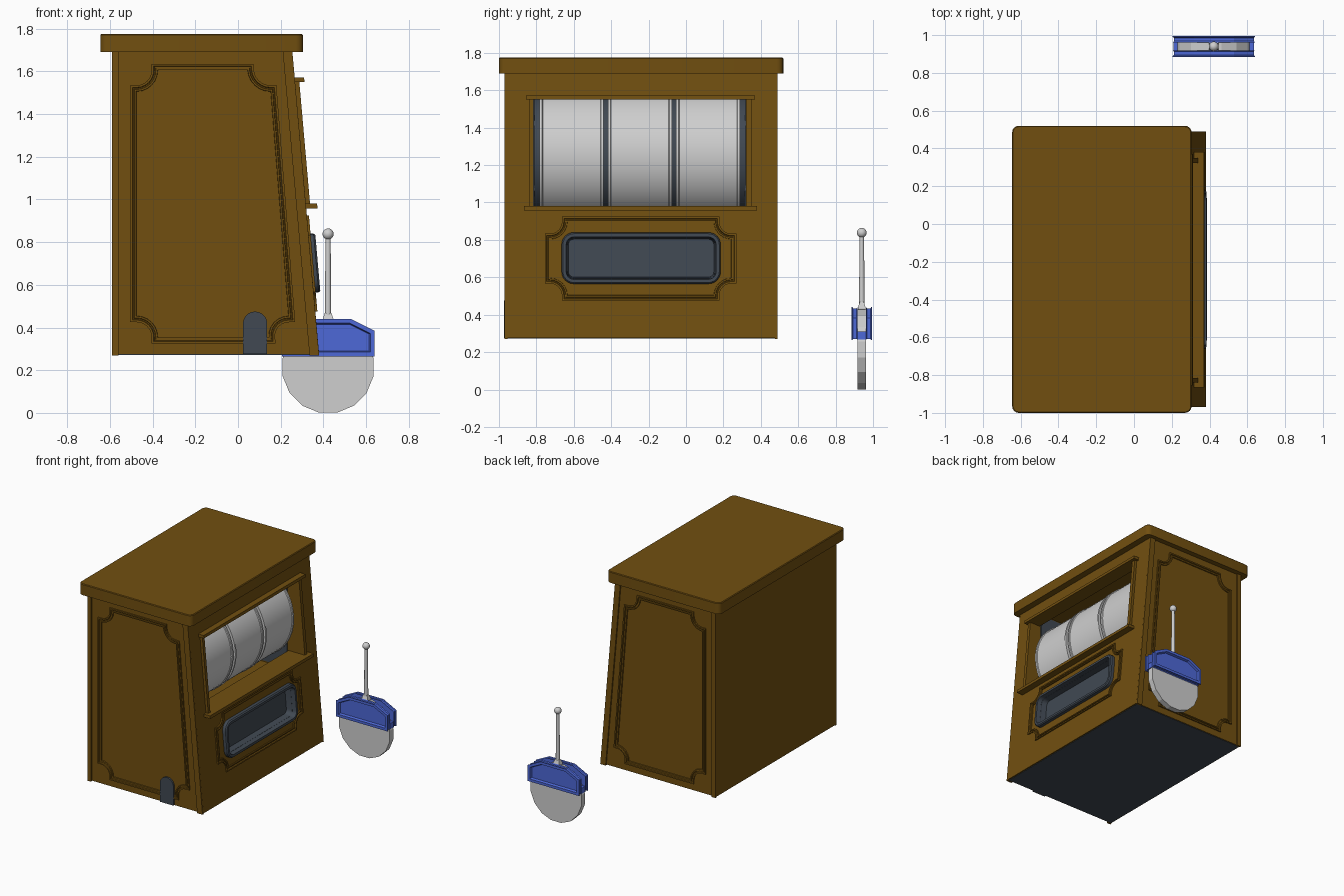
import bpy, bmesh, math
from mathutils import Vector

if "Cube" in bpy.data.objects:
    bpy.data.objects.remove(bpy.data.objects["Cube"])


def material(name, rgb):
    m = bpy.data.materials.new(name)
    m.diffuse_color = (*rgb, 1)
    m.use_nodes = True
    m.node_tree.nodes["Principled BSDF"].inputs["Base Color"].default_value = m.diffuse_color
    return m


BROWN = material("brown wood", (0.165, 0.078, 0.005))
DARK = material("dark slate", (0.052, 0.066, 0.085))
LIGHT = material("light grey", (0.62, 0.62, 0.62))
BLUE = material("blue", (0.075, 0.14, 0.68))


def inset_outline(pts, d):
    """Offset a counter-clockwise outline inwards with mitred corners."""
    out = []
    for i, p in enumerate(pts):
        a = (p - pts[i - 1]).normalized()
        b = (pts[(i + 1) % len(pts)] - p).normalized()
        n1, n2 = Vector((-a.y, a.x)), Vector((-b.y, b.x))
        out.append(p + (n1 + n2) * (d / max(0.3, 1 + n1.dot(n2))))
    return out


def loft(name, outline, sections, place, mat, ring=False, smooth=False):
    """Stack (inset, height) copies of an outline; close as a ring or cap ends."""
    bm = bmesh.new()
    pts = [Vector(p) for p in outline]
    loops = [[bm.verts.new(place(q.x, q.y, h)) for q in inset_outline(pts, d)]
             for d, h in sections]
    n = len(pts)
    for k in range(len(loops) if ring else len(loops) - 1):
        a, b = loops[k], loops[(k + 1) % len(loops)]
        for i in range(n):
            j = (i + 1) % n
            bm.faces.new((a[i], a[j], b[j], b[i]))
    if not ring:
        bm.faces.new(loops[0])
        bm.faces.new(loops[-1])
    bmesh.ops.recalc_face_normals(bm, faces=bm.faces)
    me = bpy.data.meshes.new(name)
    bm.to_mesh(me)
    bm.free()
    me.materials.append(mat)
    ob = bpy.data.objects.new(name, me)
    bpy.context.collection.objects.link(ob)
    if smooth:
        shade(ob)
    return ob


def shade(ob):
    bpy.ops.object.select_all(action='DESELECT')
    ob.select_set(True)
    bpy.context.view_layer.objects.active = ob
    bpy.ops.object.shade_smooth_by_angle(angle=math.radians(35))


def rect(a0, a1, b0, b1):
    return [(a0, b0), (a1, b0), (a1, b1), (a0, b1)]


def circle(cx, cy, r, n, turn=0.0):
    return [(cx + r * math.cos(math.tau * (i + turn) / n),
             cy + r * math.sin(math.tau * (i + turn) / n)) for i in range(n)]


def rounded(a0, a1, b0, b1, r, n=6):
    pts = []
    for k, (cx, cy) in enumerate(rect(a0 + r, a1 - r, b0 + r, b1 - r)):
        for i in range(n + 1):
            t = math.pi * (1 + k / 2 + i / n / 2)
            pts.append((cx + r * math.cos(t), cy + r * math.sin(t)))
    return pts


def notched(corners, s, r, n=6):
    """Outline with a shouldered concave arc at each corner."""
    c = [Vector(p) for p in corners]
    pts = []
    for i, p in enumerate(c):
        v = (c[i - 1] - p).normalized()
        u = (c[(i + 1) % 4] - p).normalized()
        pts.append(p + v * (s + r))
        for k in range(n + 1):
            t = math.pi / 2 * k / n
            pts.append(p + (u + v) * s + (v * math.cos(t) + u * math.sin(t)) * r)
        pts.append(p + u * (s + r))
    return pts


def front_x(z):
    return 0.38 - 0.088 * (z - 0.27)


# placements: sloping front, the two sides, flat layers, along y
front = lambda y, z, h: (front_x(z) + h, y, z)
side_near = lambda x, z, h: (x, -0.96 - h, z)
side_far = lambda x, z, h: (x, 0.48 + h, z)
flat = lambda x, y, h: (x, y, h)
along_y = lambda x, z, h: (x, h, z)

# cabinet body with window, reel cavity and tray pocket cut out
TOP, BOT = 1.69, 0.27
body = loft("cabinet_body",
            [(-0.59, BOT + .005), (front_x(BOT), BOT + .005), (front_x(TOP), TOP), (-0.59, TOP)],
            [(0, -0.96), (0, 0.48)], along_y, BROWN)
cutters = [
    loft("window_cutter", rect(-0.815, 0.322, 0.98, 1.55), [(0, -0.3), (0, 0.2)], front, BROWN),
    loft("cavity_cutter", rect(-0.5, 0.2, 0.84, 1.65), [(0, -0.816), (0, 0.323)], along_y, BROWN),
    loft("tray_cutter", rect(-0.637, 0.157, 0.593, 0.812), [(0, -0.06), (0, 0.05)], front, BROWN)]
for c in cutters:
    m = body.modifiers.new("cut", 'BOOLEAN')
    m.object, m.operation, m.solver = c, 'DIFFERENCE', 'EXACT'
    bpy.context.view_layer.objects.active = body
    bpy.ops.object.modifier_apply(modifier=m.name)
    bpy.data.objects.remove(c)

# lid and dark underside
loft("lid", rounded(-0.645, 0.305, -1.0, 0.52, 0.035, 4),
     [(0, TOP), (0, 1.77), (0.005, 1.775)], flat, BROWN, smooth=True)
loft("underside", rect(-0.585, 0.37, -0.955, 0.475), [(0, 0.272), (0, 0.28)], flat, DARK)

# corner posts and decorative mouldings
BEAD = [(0, -.005), (0, .010), (.010, .010), (.013, .002), (.018, .002),
        (.020, .008), (.028, .008), (.030, -.005)]
back_post = rect(-0.59, -0.56, BOT, TOP)
front_post = [(front_x(BOT) - .045, BOT), (front_x(BOT), BOT),
              (front_x(TOP), TOP), (front_x(TOP) - .045, TOP)]
side_frame = notched([(-0.505, 0.325), (0.276, 0.325), (0.172, 1.635), (-0.505, 1.635)], 0.03, 0.07)
for tag, place in (("near", side_near), ("far", side_far)):
    loft("back_post_" + tag, back_post, [(0, -.005), (0, .01)], place, BROWN)
    loft("front_post_" + tag, front_post, [(0, -.005), (0, .01)], place, BROWN)
    loft("side_moulding_" + tag, side_frame, BEAD, place, BROWN, ring=True)
loft("front_moulding", notched(rect(-0.755, 0.27, 0.475, 0.925), 0.027, 0.065),
     BEAD, front, BROWN, ring=True)

# small arched plate on the near side
arch = [(0.023, 0.275), (0.137, 0.275)] + [
    (0.08 + 0.057 * math.cos(math.pi * i / 10), 0.418 + 0.057 * math.sin(math.pi * i / 10))
    for i in range(11)]
loft("arch_plate", arch, [(0, 0), (0, .013)], side_near, DARK)

# window trim and ledges
loft("window_trim_left", rect(-0.84, -0.815, 0.975, 1.555), [(0, -.01), (0, .02)], front, BROWN)
loft("window_trim_right", rect(0.322, 0.35, 0.975, 1.555), [(0, -.01), (0, .02)], front, BROWN)
loft("upper_ledge", rect(-0.855, 0.37, 1.55, 1.572), [(0, -.02), (0, .044)], front, BROWN)
loft("lower_ledge", rect(-0.865, 0.38, 0.957, 0.98), [(0, -.02), (0, .053)], front, BROWN)

# coin tray
loft("coin_tray", rounded(-0.665, 0.185, 0.565, 0.84, 0.065),
     [(.03, -.055), (.03, 0), (0, 0), (0, .024), (.007, .032), (.024, .032), (.036, -.045)],
     front, DARK, smooth=True)

# reels, dark hub drum and dark end panels
CX, CZ, R = -0.09, 1.25, 0.36
for i, y in enumerate((-0.783, -0.418, -0.053)):
    w = 0.343
    loft(f"reel_{i + 1}", circle(CX, CZ, R, 64),
         [(0, y), (0, y + .014), (.006, y + .018), (.006, y + w - .018),
          (0, y + w - .014), (0, y + w)], along_y, LIGHT, smooth=True)
loft("reel_hub", circle(CX, CZ, R - 0.03, 48), [(0, -0.812), (0, 0.319)], along_y, DARK, smooth=True)
for tag, y in (("left", -0.815), ("right", 0.316)):
    loft("end_panel_" + tag, rect(-0.48, 0.19, 0.85, 1.64), [(0, y), (0, y + .006)], along_y, DARK)

# lever: wheel, two housing cheeks and end blocks
LX, LY = 0.422, 0.94
loft("lever_wheel", circle(LX, 0.214, 0.217, 16, 0.5),
     [(0, LY - .022), (0, LY + .022)], along_y, LIGHT)
cheek = [(0.205, 0.265), (0.64, 0.265), (0.64, 0.385),
         (0.53, 0.44), (0.315, 0.44), (0.205, 0.385)]
for tag, s in (("near", -1), ("far", 1)):
    loft("lever_housing_" + tag, cheek,
         [(0, .022), (.006, .028), (.006, .046), (0, .050), (0, .055), (.02, .055), (.026, .038)],
         lambda x, z, h, s=s: (x, LY + s * h, z), BLUE)
for tag, x in (("left", 0.209), ("right", 0.606)):
    loft("housing_block_" + tag, rect(x, x + .03, LY - .024, LY + .024),
         [(0, 0.267), (0, 0.31)], flat, BLUE)

# lever arm: square foot, rod and ball
loft("lever_foot", rect(LX - .026, LX + .026, LY - .021, LY + .021),
     [(0, 0.42), (0, 0.437), (.010, 0.468)], flat, LIGHT)
loft("lever_rod", circle(LX, LY, 0.015, 12),
     [(0, 0.44), (.003, 0.83)], flat, LIGHT, smooth=True)
bpy.ops.mesh.primitive_uv_sphere_add(segments=16, ring_count=10, radius=0.026,
                                     location=(LX, LY, 0.838))
ball = bpy.context.object
ball.name = "lever_ball"
ball.data.materials.append(LIGHT)
shade(ball)
